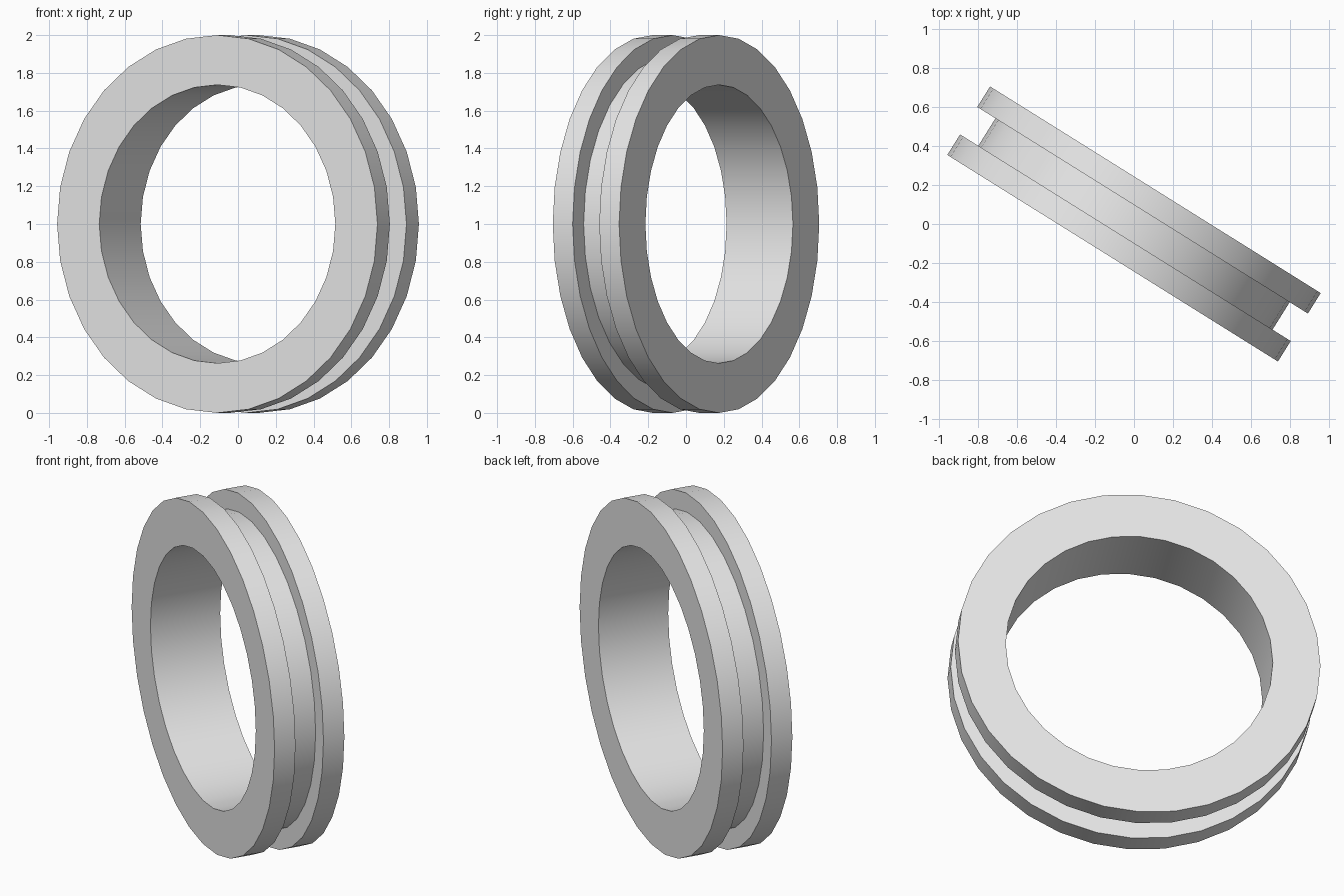
import bpy
import bmesh
import math
from mathutils import Matrix, Vector

cube = bpy.data.objects.get("Cube")
if cube:
    bpy.data.objects.remove(cube, do_unlink=True)

SIDES = 32
RIM, FLOOR, BORE = 1.0, 0.89, 0.737   # radii
HALF, GROOVE = 0.207, 0.083           # half widths along the axis
TURN = math.radians(-32)

# Plain grey material
grey = bpy.data.materials.new("light grey")
grey.use_nodes = True
colour = (0.8, 0.8, 0.8, 1)
grey.diffuse_color = colour
grey.node_tree.nodes["Principled BSDF"].inputs["Base Color"].default_value = colour

# Cross-section (radius, axial position): two flanges with a square groove between
half = [(BORE, HALF), (RIM, HALF), (RIM, GROOVE), (FLOOR, GROOVE)]
profile = half + [(r, -y) for r, y in reversed(half)]

# Revolve the section around the y axis
bm = bmesh.new()
verts = [bm.verts.new((r, y, 0)) for r, y in profile]
edges = [bm.edges.new((v, verts[(i + 1) % len(verts)])) for i, v in enumerate(verts)]
bmesh.ops.spin(bm, geom=verts + edges, cent=Vector(), axis=Vector((0, 1, 0)),
               angle=math.tau, steps=SIDES, use_merge=False)
bmesh.ops.remove_doubles(bm, verts=bm.verts[:], dist=0.0005)
bmesh.ops.recalc_face_normals(bm, faces=bm.faces[:])

# Turn it about the vertical and stand it on the ground
bm.transform(Matrix.Translation((0, 0, RIM)) @ Matrix.Rotation(TURN, 4, "Z"))

mesh = bpy.data.meshes.new("grooved_ring")
bm.to_mesh(mesh)
bm.free()
mesh.materials.append(grey)
ring = bpy.data.objects.new("grooved_ring", mesh)
bpy.context.collection.objects.link(ring)

# Smooth round surfaces with sharp rims
bpy.ops.object.select_all(action="DESELECT")
ring.select_set(True)
bpy.context.view_layer.objects.active = ring
bpy.ops.object.shade_smooth_by_angle(angle=math.radians(30))
